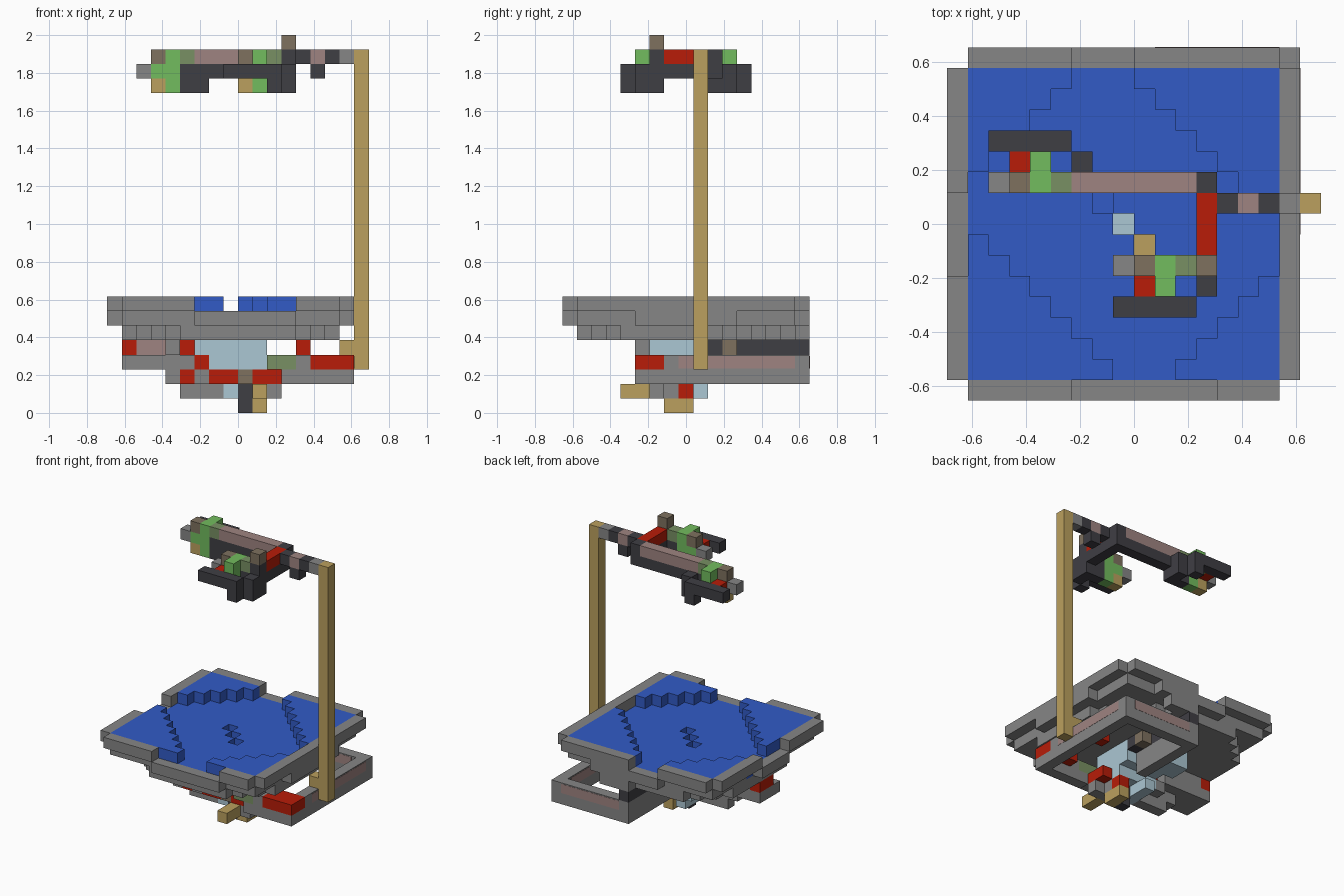
import bpy
from mathutils import Vector

if "Cube" in bpy.data.objects:
    bpy.data.objects.remove(bpy.data.objects["Cube"], do_unlink=True)

UNIT = 1 / 13
ORIGIN = Vector((-9, -8.5, 0))


def srgb(r, g, b):
    return tuple(((c / 255 + 0.055) / 1.055) ** 2.4 for c in (r, g, b)) + (1.0,)


COLORS = {
    "gray": srgb(134, 134, 134), "blue": srgb(50, 91, 198),
    "dark": srgb(63, 62, 68), "green": srgb(114, 188, 94),
    "red": srgb(184, 28, 8), "tan": srgb(187, 160, 94),
    "pink": srgb(159, 132, 129), "brown": srgb(126, 113, 95),
    "pale_blue": srgb(171, 199, 211), "olive": srgb(120, 144, 99),
}
MATS = {}
for label, value in COLORS.items():
    mat = bpy.data.materials.new(label)
    mat.use_nodes = True
    mat.diffuse_color = value
    mat.node_tree.nodes["Principled BSDF"].inputs["Base Color"].default_value = value
    MATS[label] = mat


def blocks(name, cells):
    """Skin a dictionary of grid cells with only its exposed faces."""
    used = sorted(set(cells.values()))
    verts, faces, slots, index = [], [], [], {}
    for cell, color in cells.items():
        for axis in range(3):
            for side in (0, 1):
                near = list(cell)
                near[axis] += 2 * side - 1
                if tuple(near) in cells:
                    continue
                loop = []
                for a, b in ((0, 0), (1, 0), (1, 1), (0, 1)):
                    p = list(cell)
                    p[axis] += side
                    p[(axis + 1) % 3] += a
                    p[(axis + 2) % 3] += b
                    p = tuple(p)
                    if p not in index:
                        index[p] = len(verts)
                        verts.append((Vector(p) + ORIGIN) * UNIT)
                    loop.append(index[p])
                faces.append(loop if side else loop[::-1])
                slots.append(used.index(color))
    mesh = bpy.data.meshes.new(name)
    mesh.from_pydata(verts, [], faces)
    for color in used:
        mesh.materials.append(MATS[color])
    for poly, slot in zip(mesh.polygons, slots):
        poly.material_index = slot
    obj = bpy.data.objects.new(name, mesh)
    bpy.context.collection.objects.link(obj)


def span(v):
    return range(v[0], v[1] + 1) if isinstance(v, tuple) else (v,)


def box(name, color, x, y, z):
    """Block from single grid indices or inclusive (first, last) pairs."""
    blocks(name, {(i, j, k): color for i in span(x) for j in span(y) for k in span(z)})


def row(name, colors, x, y, z):
    """Run of differently coloured cells along x."""
    blocks(name, {(x + n, y, z): c for n, c in enumerate(colors.split())})


def plate(name, color, low, high):
    """Thin plate given by its grid-space corners."""
    low, high = (Vector(low) + ORIGIN) * UNIT, (Vector(high) + ORIGIN) * UNIT
    bpy.ops.mesh.primitive_cube_add(size=1, location=(low + high) / 2)
    obj = bpy.context.object
    obj.name = name
    obj.scale = high - low
    obj.data.materials.append(MATS[color])


# Basin: four raised stepped corners around a lower floor, thick underside
def corner(i, j, cut):
    """True in the four stepped corners, shrunk by cut cells."""
    return (i + j <= 8 - cut or i - j >= 10 + cut
            or j - i >= 10 + cut or i + j >= 24 + cut)


basin = {}
for i in range(1, 16):
    for j in range(1, 16):
        if corner(i, j, 0):
            basin[i, j, 7] = "blue"
            basin[i, j, 6] = "gray"
        else:
            basin[i, j, 6] = "blue"
        if not corner(i, j, 3 if j < i + 8 and i + j < 20 and i < 9 else 2):
            basin[i, j, 5] = "gray"
for hole in ((8, 8), (9, 7)):
    for k in (5, 6):
        del basin[hole + (k,)]
del basin[7, 9, 6]
basin[7, 9, 5] = "blue"

# Rim: dips in the middle of three sides, deeper on the fourth
for n in range(1, 16):
    basin[n, 0, 6 if 6 <= n <= 12 else 7] = "gray"
    basin[n, 16, 6 if 6 <= n <= 8 else 7] = "gray"
    basin[0, n, 6 if 6 <= n <= 9 else 7] = "gray"
    basin[16, n, 7] = "gray"
    if 5 <= n <= 11:
        basin[16, n, 6] = "gray"
    if 9 <= n <= 12:
        basin[n, 16, 6] = "gray"
for i in (9, 10, 11):
    basin[i, 16, 5] = "gray"
blocks("basin", basin)

# Post and its top arm
box("post", "tan", 17, 9, (3, 24))
box("post_bracket", "tan", 16, 9, 4)
row("top_arm", "dark pink dark gray", 13, 9, 24)
box("arm_drop", "dark", 14, 9, 23)

# Hanging figure: crossbar and two branches
box("crossbar", "red", 12, (7, 9), 24)
box("crossbar_base", "dark", 12, (6, 10), 23)
box("crossbar_front", "dark", 12, 6, 24)
box("crossbar_back", "dark", 12, 10, 24)
box("crossbar_knob", "brown", 12, 6, 25)
row("back_branch", "brown green olive pink pink pink pink pink pink", 3, 10, 24)
box("back_branch_base", "dark", (5, 11), 10, 23)
row("front_branch", "brown green olive", 9, 6, 24)
box("front_branch_base", "dark", 11, 6, 23)


def claw(name, x, y, step):
    """Branch end: coloured core with a dark paddle on its outer side."""
    box(name + "_tip", "gray", x, y, 23)
    box(name + "_core", "green", (x + 1, x + 2), y, 23)
    row(name + "_foot", "tan green", x + 1, y, 22)
    box(name + "_red_patch", "red", x + 1, y + step, 23)
    box(name + "_band", "green", x + 2, y + step, (23, 24))
    box(name + "_paddle", "dark", (x, x + 3), y + 2 * step, 23)
    box(name + "_paddle_foot", "dark", x + 3, y + 2 * step, 22)
    box(name + "_heel", "dark", x + 4, y + step, (22, 23))
    box(name + "_ankle", "dark", (x + 3, x + 4), y, 22)


claw("back_claw", 2, 10, 1)
claw("front_claw", 8, 6, -1)

# Open frame under the basin
frame = {}
for k in (2, 3):
    for j in range(5, 17):
        frame[16, j, k] = "gray"
        if j > 9:
            frame[9, j, k] = "gray"
    for i in range(9, 17):
        frame[i, 16, k] = "gray"
for i in range(12, 17):
    frame[i, 5, 2] = "gray"
for i in (14, 15, 16):
    for j in (5, 6):
        frame[i, j, 3] = "red"
blocks("frame", frame)
plate("frame_side_strip", "pink", (17, 8, 3.05), (17.02, 16, 3.9))
plate("frame_back_strip", "pink", (10, 17, 3.05), (16, 17.02, 3.9))
plate("frame_inner_strip", "pink", (15.98, 8, 3.05), (16, 15.5, 3.9))
plate("frame_inner_back_strip", "pink", (10.5, 15.98, 3.05), (15.5, 16, 3.9))
row("beam_joint", "dark brown", 9, 11, 4)
box("dark_beam", "dark", 9, (12, 16), 4)
box("beam_root", "dark", (9, 10), 10, 4)
box("red_stud", "red", 13, 9, 4)

# Glassy body with its left wing
box("body_front", "pale_blue", (6, 10), 6, 4)
row("body_middle", "pale_blue pale_blue pale_blue tan pale_blue", 6, 7, 4)
box("body_upper", "pale_blue", (6, 10), (8, 9), 4)
box("body_lower", "pale_blue", (7, 10), (6, 9), 3)
box("body_back", "pale_blue", (6, 8), (10, 11), (3, 4))
box("body_side", "red", 6, (6, 7), 3)
row("body_link", "olive olive gray", 11, 5, 3)
box("wing_base", "gray", (1, 5), (6, 8), 3)
row("wing_top", "red pink pink gray red", 1, 7, 4)
row("wing_back", "red gray gray gray gray", 1, 8, 4)
box("wing_rear", "gray", 4, (5, 6), 4)

# Belly and hanging pegs
row("belly_front", "gray red gray red red brown red red", 4, 6, 2)
row("belly_middle", "gray gray gray pale_blue pale_blue brown red red", 4, 7, 2)
row("belly_back", "gray pale_blue pale_blue pale_blue pale_blue", 6, 8, 2)
box("belly_gray_block", "gray", (5, 7), 7, 1)
box("belly_glass", "pale_blue", 8, (7, 9), 1)
box("belly_side", "gray", 11, 6, 1)
box("belly_red", "red", 10, 8, 1)
box("front_peg", "tan", 10, (4, 5), 1)
box("dark_peg", "dark", 9, 7, (0, 1))
box("lower_peg", "tan", 10, (7, 8), 0)
box("lower_peg_root", "gray", 10, (6, 7), 1)
